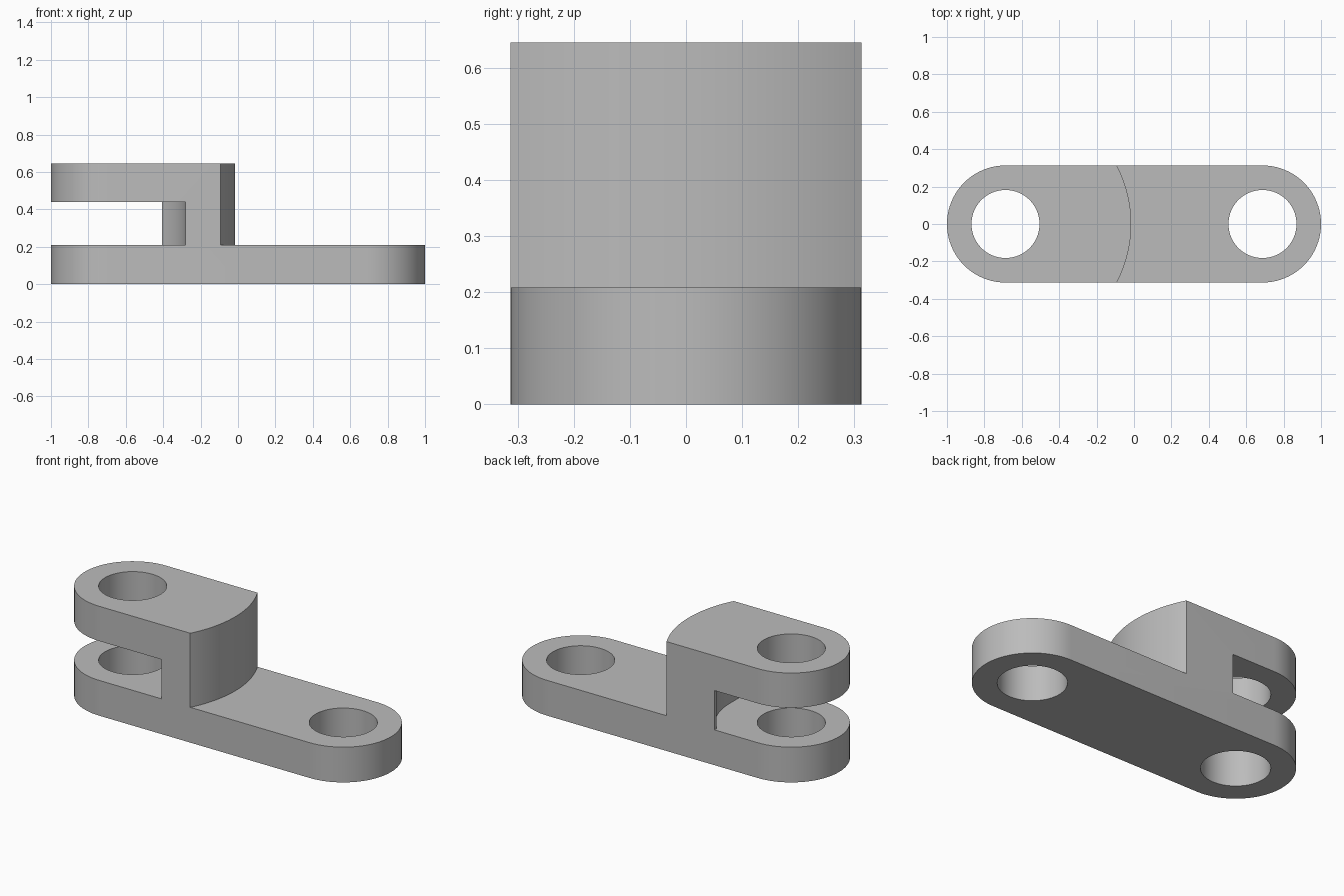
import bpy, bmesh
from math import sin, cos, pi, asin, acos

cube = bpy.data.objects.get("Cube")
if cube:
    bpy.data.objects.remove(cube, do_unlink=True)

R, HOLE = 0.313, 0.182           # rounded end and pin hole radii
PIN = 1 - R                      # pin axis distance from the centre
BASE, GAP_TOP, TOP = 0.208, 0.44, 0.645

grey = bpy.data.materials.new("plain grey")
grey.use_nodes = True
colour = (0.5, 0.5, 0.5, 1)
grey.diffuse_color = colour
grey.node_tree.nodes["Principled BSDF"].inputs["Base Color"].default_value = colour


def arc(cx, r, a0, a1, n=40):
    return [(cx + r * cos(a0 + (a1 - a0) * i / n), r * sin(a0 + (a1 - a0) * i / n))
            for i in range(n + 1)]


def prism(name, outline, z0, z1):
    """Extrude a counter-clockwise outline from z0 to z1."""
    bm = bmesh.new()
    face = bm.faces.new([bm.verts.new((x, y, z0)) for x, y in outline])
    ext = bmesh.ops.extrude_face_region(bm, geom=[face])
    for v in ext["geom"]:
        if isinstance(v, bmesh.types.BMVert):
            v.co.z = z1
    bmesh.ops.recalc_face_normals(bm, faces=bm.faces)
    mesh = bpy.data.meshes.new(name)
    bm.to_mesh(mesh)
    bm.free()
    mesh.materials.append(grey)
    ob = bpy.data.objects.new(name, mesh)
    bpy.context.collection.objects.link(ob)
    return ob


# Full-height link with rounded ends
link = prism("hinge_link", arc(PIN, R, -pi / 2, pi / 2) + arc(-PIN, R, pi / 2, 3 * pi / 2), 0, TOP)

# Clearance above the single-plate end, curved about the fork pin
reach, wide = 0.672, 0.4
a = asin(wide / reach)
clearance = arc(-PIN, reach, a, -a) + [(1.2, -wide), (1.2, wide)]

# Fork gap: quarter-round stop on one side, straight wall on the other
gap_r, stop_x = 0.407, -0.405
gap = arc(-PIN, gap_r, 0, acos((stop_x + PIN) / gap_r))
gap += [(stop_x, wide), (-1.2, wide), (-1.2, -wide), (PIN * -1 + gap_r, -wide)]

cutters = [
    prism("clearance_cutter", clearance, BASE, 1),
    prism("fork_gap_cutter", gap, BASE, GAP_TOP),
]
# Pin holes at both ends
for side in (-1, 1):
    cutters.append(prism("pin_hole_cutter", arc(side * PIN, HOLE, 0, 2 * pi, 64)[:-1], -0.2, 1))

bpy.context.view_layer.objects.active = link
link.select_set(True)
for cutter in cutters:
    cutter.hide_render = True
    mod = link.modifiers.new("cut", "BOOLEAN")
    mod.operation, mod.solver, mod.object = "DIFFERENCE", "EXACT", cutter
    bpy.ops.object.modifier_apply(modifier=mod.name)
    bpy.data.objects.remove(cutter, do_unlink=True)

bpy.ops.object.shade_smooth_by_angle(angle=pi / 6)
